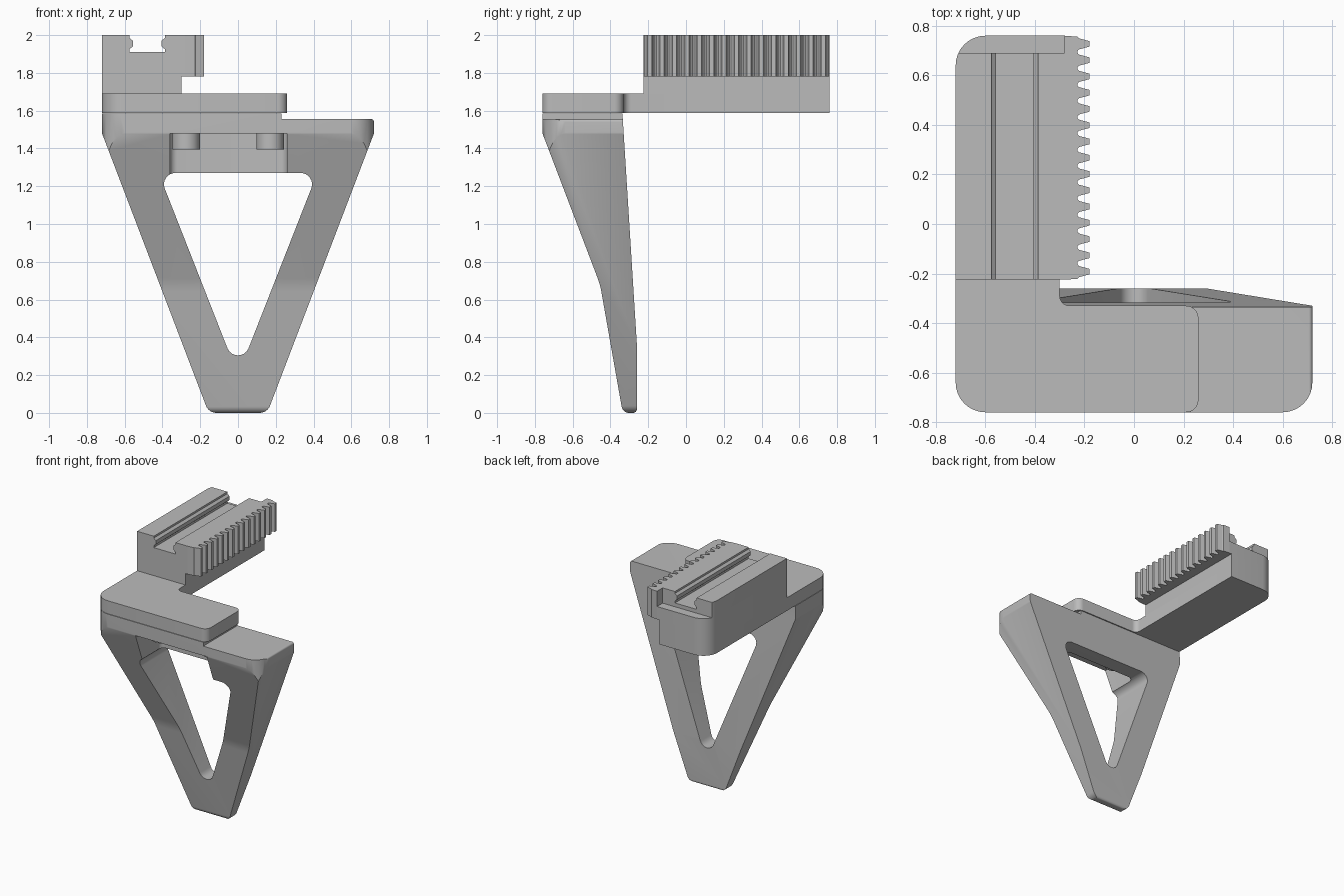
import bpy, bmesh, math
from mathutils import Vector

if "Cube" in bpy.data.objects:
    bpy.data.objects.remove(bpy.data.objects["Cube"])

grey = bpy.data.materials.new("matte_grey")
grey.use_nodes = True
GREY = (0.5, 0.5, 0.5, 1)
grey.diffuse_color = GREY
grey.node_tree.nodes["Principled BSDF"].inputs["Base Color"].default_value = GREY


def rounded(corners, steps=8):
    """Turn (a, b, radius) corners into a filleted outline."""
    out = []
    for i, (a, b, r) in enumerate(corners):
        p = Vector((a, b))
        if not r:
            out.append(p)
            continue
        u = (Vector(corners[i - 1][:2]) - p).normalized()
        v = (Vector(corners[(i + 1) % len(corners)][:2]) - p).normalized()
        half = u.angle(v) / 2
        centre = p + (u + v).normalized() * (r / math.sin(half))
        start = p + u * (r / math.tan(half)) - centre
        end = p + v * (r / math.tan(half)) - centre
        sweep = start.angle_signed(end)
        for k in range(steps + 1):
            t = -sweep * k / steps
            c, s = math.cos(t), math.sin(t)
            out.append(centre + Vector((start.x * c - start.y * s,
                                        start.x * s + start.y * c)))
    return out


def prism(name, corners, axis, lo, hi):
    """Extrude an outline along x (outline y,z), y (x,z) or z (x,y)."""
    place = {"x": lambda p, h: (h, p.x, p.y),
             "y": lambda p, h: (p.x, h, p.y),
             "z": lambda p, h: (p.x, p.y, h)}[axis]
    bm = bmesh.new()
    face = bm.faces.new([bm.verts.new(place(p, lo)) for p in rounded(corners)])
    ext = bmesh.ops.extrude_face_region(bm, geom=[face])
    shift = Vector(place(Vector((0, 0)), hi - lo))
    bmesh.ops.translate(bm, vec=shift,
                        verts=[g for g in ext["geom"] if isinstance(g, bmesh.types.BMVert)])
    bmesh.ops.recalc_face_normals(bm, faces=bm.faces)
    mesh = bpy.data.meshes.new(name)
    bm.to_mesh(mesh)
    bm.free()
    mesh.materials.append(grey)
    ob = bpy.data.objects.new(name, mesh)
    bpy.context.collection.objects.link(ob)
    return ob


def activate(ob):
    bpy.ops.object.select_all(action="DESELECT")
    ob.select_set(True)
    bpy.context.view_layer.objects.active = ob


def combine(ob, tool, operation):
    mod = ob.modifiers.new("cut", "BOOLEAN")
    mod.operation, mod.object, mod.solver = operation, tool, "EXACT"
    activate(ob)
    bpy.ops.object.modifier_apply(modifier=mod.name)
    bpy.data.objects.remove(tool)


def smooth(ob):
    activate(ob)
    bpy.ops.object.shade_smooth_by_angle(angle=math.radians(30))


def box(a0, a1, b0, b1, r=0):
    return [(a0, b0, r), (a1, b0, r), (a1, b1, r), (a0, b1, r)]


W, F, B = 0.72, -0.76, 0.76

# Stand: tapered front outline limited by the side profile and the rounded plan
stand = prism("stand", [(-W, 1.585, 0), (-W, 1.48, 0.03), (-0.155, 0, 0.06), (0.155, 0, 0.06),
                        (W, 1.48, 0.03), (W, 1.555, 0.015), (0.23, 1.555, 0), (0.23, 1.585, 0)],
              "y", -1, 0)
combine(stand, prism("side_limit", [(F, 1.7, 0), (F, 1.48, 0.03), (-0.455, 0.68, 0.4),
                                    (-0.335, 0, 0.04), (-0.26, 0, 0.02), (-0.26, 0.36, 0),
                                    (-0.335, 1.56, 0), (-0.335, 1.7, 0)], "x", -1, 1), "INTERSECT")
combine(stand, prism("plan_limit", [(-W, F, 0.12), (W, F, 0.12), (W, 0, 0), (-W, 0, 0)],
                     "z", -1, 3), "INTERSECT")
# Triangular window and the pocket under the top plate
combine(stand, prism("window", [(-0.42, 1.27, 0.06), (0.42, 1.27, 0.06), (0, 0.2, 0.06)],
                     "y", -1.2, 0.2), "DIFFERENCE")
combine(stand, prism("pocket", box(-0.36, 0.26, -1.2, -0.44, 0.04), "z", 1.2, 1.48), "DIFFERENCE")
smooth(stand)

# Screw heads hanging in the pocket
for name, x in (("right_screw_head", -0.275), ("left_screw_head", 0.17)):
    bpy.ops.mesh.primitive_cylinder_add(vertices=32, radius=0.073, depth=0.09,
                                        location=(x, -0.55, 1.44))
    head = bpy.context.object
    head.name = name
    head.data.materials.append(grey)
    smooth(head)

# L-shaped arm plate
smooth(prism("arm_plate", [(-W, F, 0.12), (0.26, F, 0.05), (0.26, -0.33, 0.05), (-0.30, -0.33, 0.04),
                           (-0.30, B, 0), (-W, B, 0.12)], "z", 1.588, 1.69))


def rail_plan(right):
    return [(-W, -0.225, 0), (right, -0.225, 0), (right, B, 0), (-W, B, 0.12)]


# Rail body: narrow foot, wider block, slotted top set back to leave a ledge
smooth(prism("rail_foot", rail_plan(-0.30), "z", 1.69, 1.78))
smooth(prism("rail_block", rail_plan(-0.28), "z", 1.78, 1.88))


def slot_side(x, d):
    return [(x, 2, 0), (x, 1.985, 0), (x + d, 1.97, 0), (x + d, 1.94, 0), (x, 1.925, 0), (x, 1.91, 0)]


top = prism("rail_top", [(-W, 1.88, 0), (-W, 2, 0)] + slot_side(-0.575, 0.018)
            + slot_side(-0.387, -0.018)[::-1] + [(-0.28, 2, 0), (-0.28, 1.88, 0)], "y", -0.225, 0.69)
combine(top, prism("corner_limit", rail_plan(-0.2), "z", 1.5, 2.5), "INTERSECT")
smooth(top)

# Toothed rack along the rail
teeth, y0 = 15, -0.225
pitch = (B - y0) / teeth
rack = [(-0.28, y0, 0)]
for i in range(teeth):
    mid = y0 + (i + 0.5) * pitch
    for x, dy in ((-0.228, -0.44), (-0.222, -0.34), (-0.18, -0.17),
                  (-0.18, 0.17), (-0.222, 0.34), (-0.228, 0.44)):
        rack.append((x, mid + dy * pitch, 0))
rack.append((-0.28, B, 0))
prism("tooth_rack", rack, "z", 1.78, 2)
